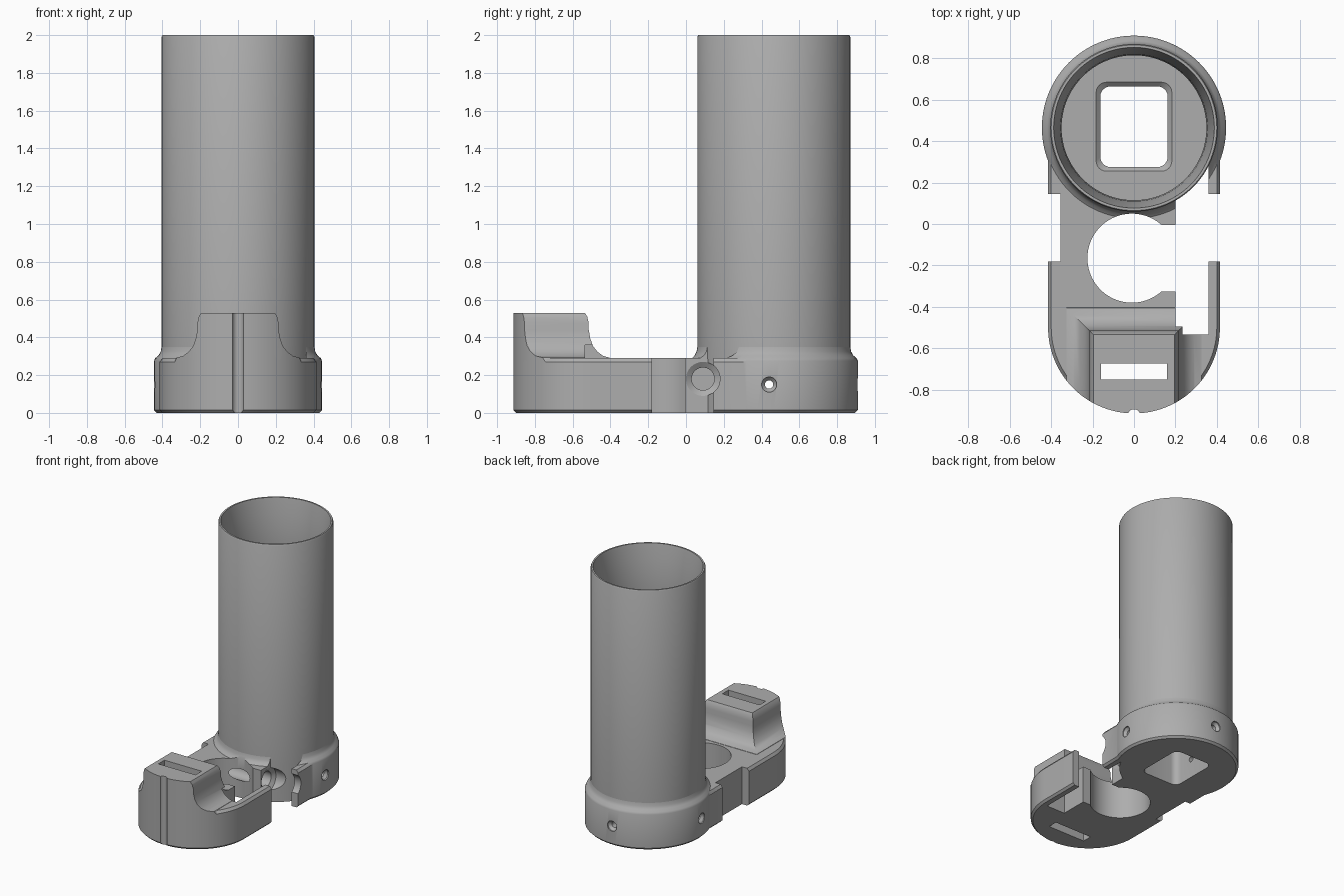
import bpy, bmesh
from math import sin, cos, pi, radians
from mathutils import Matrix

if "Cube" in bpy.data.objects:
    bpy.data.objects.remove(bpy.data.objects["Cube"])

grey = bpy.data.materials.new("plain grey")
grey.use_nodes = True
GREY = (0.42, 0.42, 0.42, 1)
grey.diffuse_color = GREY
grey.node_tree.nodes["Principled BSDF"].inputs["Base Color"].default_value = GREY

TUBE_Y, NOSE_Y = 0.465, -0.5


def loft(name, rings, matrix=None, closed=False):
    """Skin a stack of equal rings; cap the ends or join them in a loop."""
    bm = bmesh.new()
    loops = [[bm.verts.new(p) for p in ring] for ring in rings]
    pairs = list(zip(loops, loops[1:]))
    if closed:
        pairs.append((loops[-1], loops[0]))
    else:
        bm.faces.new(loops[0])
        bm.faces.new(loops[-1])
    for a, b in pairs:
        n = len(a)
        for i in range(n):
            j = (i + 1) % n
            bm.faces.new((a[i], a[j], b[j], b[i]))
    if matrix:
        bm.transform(matrix)
    bmesh.ops.recalc_face_normals(bm, faces=bm.faces)
    mesh = bpy.data.meshes.new(name)
    bm.to_mesh(mesh)
    bm.free()
    mesh.materials.append(grey)
    obj = bpy.data.objects.new(name, mesh)
    bpy.context.collection.objects.link(obj)
    return obj


def circle(r, z, x=0, y=0, n=96):
    return [(x + r * cos(2 * pi * i / n), y + r * sin(2 * pi * i / n), z) for i in range(n)]


def rect(x0, x1, y0, y1, z):
    return [(x0, y0, z), (x1, y0, z), (x1, y1, z), (x0, y1, z)]


def round_rect(hx, hy, r, z, y):
    pts = []
    for k, (sx, sy) in enumerate([(1, 1), (-1, 1), (-1, -1), (1, -1)]):
        for i in range(7):
            a = (k + i / 6) * pi / 2
            pts.append((sx * (hx - r) + r * cos(a), y + sy * (hy - r) + r * sin(a), z))
    return pts


def box(x0, x1, y0, y1, z0, z1):
    return loft("cutter", [rect(x0, x1, y0, y1, z0), rect(x0, x1, y0, y1, z1)])


def cylinder(r, z0, z1, x=0, y=0, n=96):
    return loft("cutter", [circle(r, z0, x, y, n), circle(r, z1, x, y, n)])


def combine(obj, other, operation="DIFFERENCE"):
    mod = obj.modifiers.new("combine", "BOOLEAN")
    mod.operation, mod.object, mod.solver = operation, other, "EXACT"
    bpy.context.view_layer.objects.active = obj
    bpy.ops.object.modifier_apply(modifier=mod.name)
    bpy.data.objects.remove(other)


def outline(inset, z):
    """Foot shape: round nose at the front, straight sides running back."""
    r = 0.415 - inset
    pts = [(r * cos(a), NOSE_Y + r * sin(a), z)
           for a in (pi + pi * i / 48 for i in range(49))]
    return pts + [(r, TUBE_Y, z), (-r, TUBE_Y, z)]


# Flat body
base = loft("base", [outline(0.015, 0), outline(0, 0.015), outline(0, 0.27), outline(0.015, 0.29)])

# Raised slotted block flaring into the body, trimmed to the round nose
flare = [(0.12, 0.27), (0.11, 0.292), (0.075, 0.302), (0.045, 0.325), (0.022, 0.355),
         (0.008, 0.395), (0, 0.44), (0, 0.475), (-0.008, 0.51), (-0.02, 0.53)]
block = loft("block", [rect(-0.215 - o, 0.215 + o, -1.2, -0.515 + o, z) for o, z in flare])
combine(block, loft("trim", [outline(0, 0.1), outline(0, 0.6)]), "INTERSECT")
combine(base, block, "UNION")

# Collar with a coved top edge
collar_profile = [(0.43, 0), (0.445, 0.015), (0.445, 0.275), (0.438, 0.29),
                  (0.42, 0.305), (0.409, 0.325), (0.404, 0.355)]
combine(base, loft("collar", [circle(r, z, 0, TUBE_Y) for r, z in collar_profile]), "UNION")
combine(base, cylinder(0.36, 0.29, 0.6, y=TUBE_Y))

# Side pocket wrapping around the tube foot, and its outer gap
pocket = box(0.2, 0.36, -0.535, 0.3, -0.1, 0.36)
combine(pocket, cylinder(0.403, -0.2, 0.6, y=TUBE_Y))
combine(base, pocket)
combine(base, box(0.3, 0.6, -0.18, 0.145, -0.1, 0.6))

# Opposite side notch
combine(base, box(-0.6, -0.355, -0.18, 0.145, -0.1, 0.6))

# Open round cradle with its mouth toward the pocket
combine(base, cylinder(0.215, -0.1, 0.6, x=-0.01, y=-0.165))
combine(base, box(0.11, 0.3, -0.325, -0.005, -0.1, 0.6))

# Cross bore with a wide access hole
turn_x = Matrix.Translation((0, 0.09, 0.18)) @ Matrix.Rotation(pi / 2, 4, "Y")
combine(base, loft("bore", [circle(r, x, n=48) for r, x in
                            [(0.06, -0.2), (0.06, 0.18), (0.09, 0.2), (0.09, 0.6)]], turn_x))

# Window through the collar floor, chamfered at the top
window = [(0, -0.1), (0, 0.27), (0.02, 0.29), (0.02, 0.5)]
combine(base, loft("window", [round_rect(0.163 + o, 0.195 + o, 0.05, z, 0.47) for o, z in window]))

# Countersunk screw holes on the right, back and left of the collar
for angle in (0, 90, 180):
    aim = (Matrix.Translation((0, 0.44, 0.15)) @ Matrix.Rotation(radians(angle), 4, "Z")
           @ Matrix.Rotation(pi / 2, 4, "Y"))
    rim = 0.47 if angle == 90 else 0.445
    steps = [(0.022, 0.1), (0.022, rim - 0.03), (0.04, rim - 0.01), (0.04, rim + 0.1)]
    combine(base, loft("screw_hole", [circle(r, d, n=32) for r, d in steps], aim))

# Strap slot and front groove
combine(base, box(-0.16, 0.16, -0.75, -0.675, -0.1, 0.7))
combine(base, cylinder(0.03, -0.1, 0.7, y=-0.925, n=32))

# Tall open tube with a thin flared lip
tube_profile = [(0.405, 0.285), (0.405, 1.99), (0.4, 2), (0.388, 2), (0.384, 1.98),
                (0.368, 1.88), (0.355, 1.78), (0.35, 1.68), (0.35, 0.285)]
tube = loft("tube", [circle(r, z, 0, TUBE_Y) for r, z in tube_profile], closed=True)

for obj in (base, tube):
    bpy.ops.object.select_all(action="DESELECT")
    obj.select_set(True)
    bpy.context.view_layer.objects.active = obj
    bpy.ops.object.shade_smooth_by_angle(angle=radians(30))
